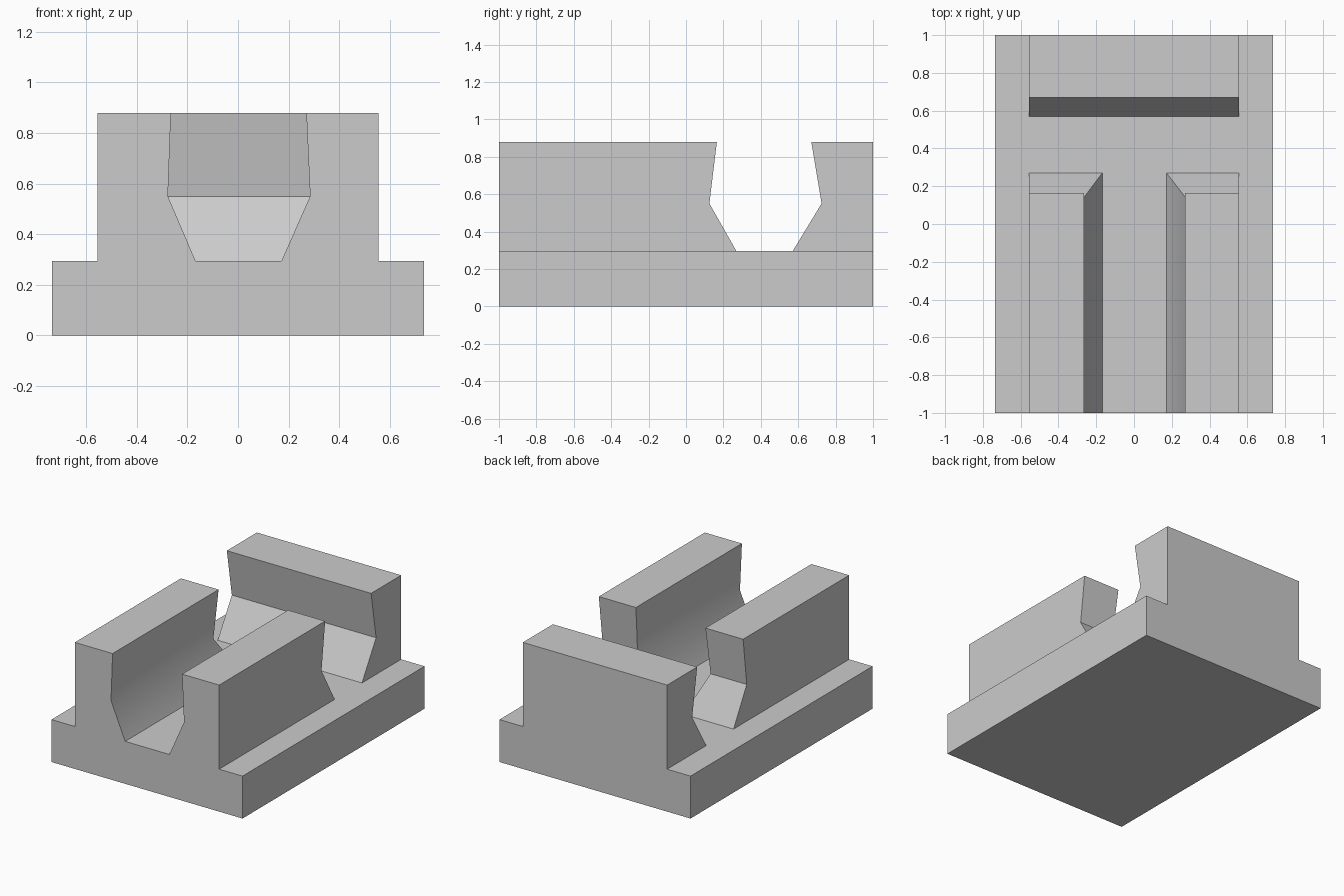
import bpy, bmesh, math
from mathutils import Vector

cube = bpy.data.objects.get("Cube")
if cube:
    bpy.data.objects.remove(cube, do_unlink=True)

WIDTH, LENGTH = 0.735, 1.0
BLOCK, LEDGE, WAIST, TOP = 0.555, 0.295, 0.55, 0.88

grey = bpy.data.materials.new("plain grey")
grey.use_nodes = True
colour = (0.6, 0.6, 0.6, 1)
grey.diffuse_color = colour
grey.node_tree.nodes["Principled BSDF"].inputs["Base Color"].default_value = colour


def prism(name, profile, axis, start, end):
    """Extrude a (side, height) profile along the x or y axis."""
    bm = bmesh.new()
    place = (lambda s, z: (s, start, z)) if axis == "y" else (lambda s, z: (start, s, z))
    face = bm.faces.new([bm.verts.new(place(s, z)) for s, z in profile])
    out = bmesh.ops.extrude_face_region(bm, geom=[face])
    move = Vector((0, end - start, 0)) if axis == "y" else Vector((end - start, 0, 0))
    bmesh.ops.translate(bm, vec=move, verts=[v for v in out["geom"] if isinstance(v, bmesh.types.BMVert)])
    bmesh.ops.recalc_face_normals(bm, faces=bm.faces)
    mesh = bpy.data.meshes.new(name)
    bm.to_mesh(mesh)
    bm.free()
    mesh.materials.append(grey)
    obj = bpy.data.objects.new(name, mesh)
    bpy.context.collection.objects.link(obj)
    return obj


def channel(low, mid, high):
    """Channel section, widest at the waist, running on past the top."""
    over = TOP + 0.1
    return [(low[0], LEDGE), (low[1], LEDGE), (mid[1], WAIST), (high[1], TOP),
            (high[1], over), (high[0], over), (high[0], TOP), (mid[0], WAIST)]


# Stepped body: wide base with a narrower raised block
half = [(WIDTH, 0), (WIDTH, LEDGE), (BLOCK, LEDGE), (BLOCK, TOP)]
body = prism("slotted_block", half + [(-x, z) for x, z in reversed(half)], "y", -LENGTH, LENGTH)

# Cross channel and front channel cutters
cutters = [
    prism("cross_channel_cutter", channel((0.27, 0.57), (0.125, 0.725), (0.165, 0.67)),
          "x", -0.65, 0.65),
    prism("front_channel_cutter", channel((-0.168, 0.172), (-0.277, 0.285), (-0.265, 0.27)),
          "y", -1.1, 0.4),
]
bpy.context.view_layer.objects.active = body
for cutter in cutters:
    cutter.hide_render = True
    cut = body.modifiers.new(cutter.name, "BOOLEAN")
    cut.operation, cut.solver, cut.object = "DIFFERENCE", "EXACT", cutter
    bpy.ops.object.modifier_apply(modifier=cut.name)
    bpy.data.objects.remove(cutter, do_unlink=True)

# Merge coplanar faces left by the cuts
bm = bmesh.new()
bm.from_mesh(body.data)
bmesh.ops.remove_doubles(bm, verts=bm.verts, dist=0.0005)
bmesh.ops.dissolve_limit(bm, angle_limit=math.radians(1), verts=bm.verts, edges=bm.edges)
bm.to_mesh(body.data)
bm.free()

# Soft fold along the front channel walls, sharp elsewhere
bpy.ops.object.select_all(action="DESELECT")
body.select_set(True)
bpy.ops.object.shade_smooth_by_angle(angle=math.radians(30))
